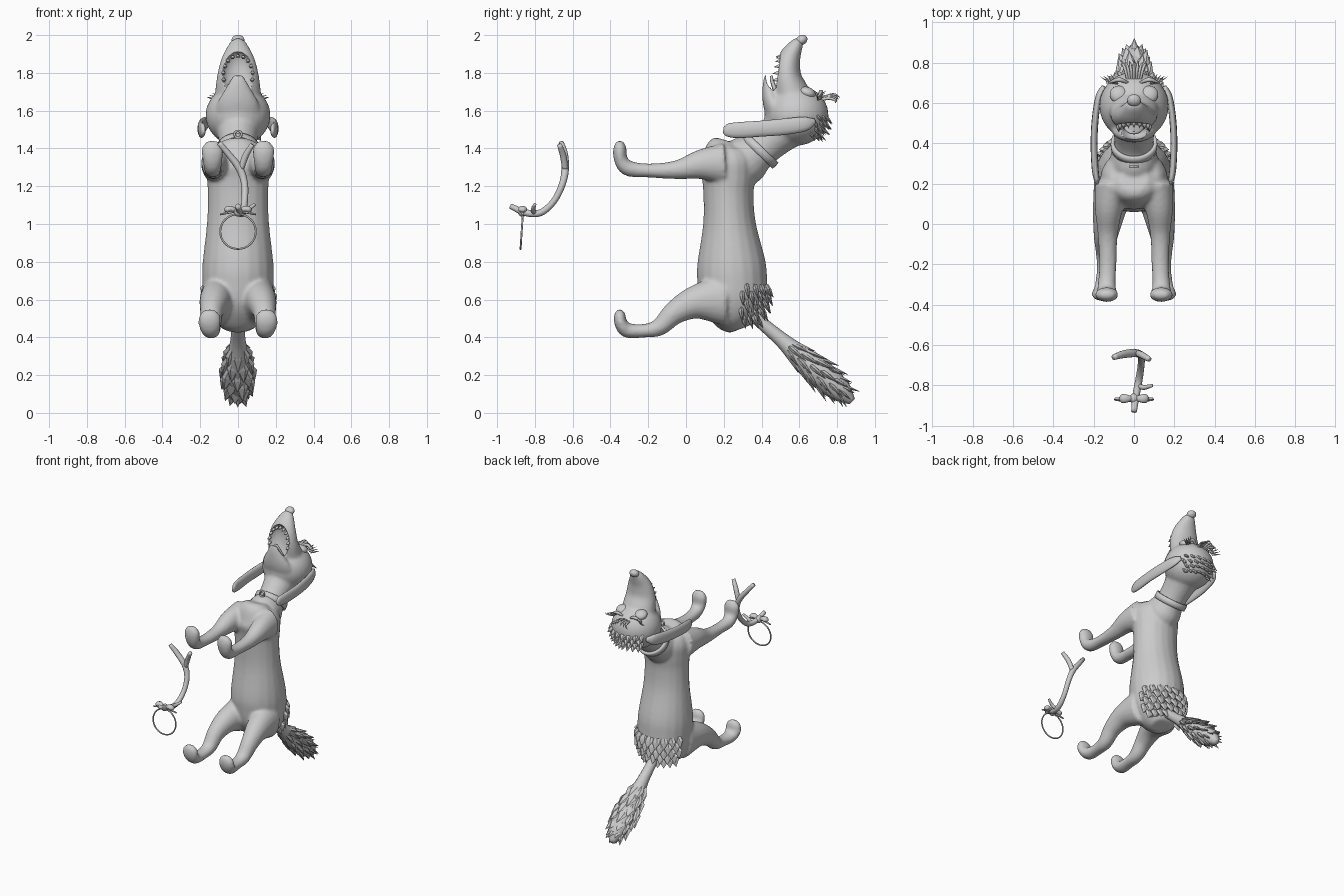
import bpy, bmesh, math, random
from mathutils import Vector, Matrix

random.seed(4)
grey = bpy.data.materials.new("plain_grey")
grey.diffuse_color = (0.6, 0.6, 0.6, 1)


def loft(bm, pts, sides=20, steps=5):
    """Smooth tube through (x, y, z, side radius, depth radius) points."""
    p = [Vector(q) for q in pts]
    p = [p[0] * 2 - p[1]] + p + [p[-1] * 2 - p[-2]]
    path = []
    for a, b, c, d in zip(p, p[1:], p[2:], p[3:]):
        for i in range(steps):
            t = i / steps
            path.append(0.5 * (2 * b + (c - a) * t + (2 * a - 5 * b + 4 * c - d) * t * t
                               + (3 * b - a - 3 * c + d) * t ** 3))
    path.append(p[-2])
    pos = [q.to_3d() if len(q) == 3 else Vector(q[:3]) for q in path]
    whole = (pos[-1] - pos[0]).normalized()
    ref = Vector((0, 0, 1)) if abs(whole.x) > 0.8 else Vector((1, 0, 0))
    rings = []
    for i, q in enumerate(path):
        t = (pos[min(i + 1, len(pos) - 1)] - pos[max(i - 1, 0)]).normalized()
        u = (ref - t * ref.dot(t)).normalized()
        v = t.cross(u)
        ru, rv = max(q[3], 0.0005), max(q[4], 0.0005)
        rings.append([bm.verts.new(pos[i] + u * ru * math.cos(k * math.tau / sides)
                                   + v * rv * math.sin(k * math.tau / sides)) for k in range(sides)])
    for r, s in zip(rings, rings[1:]):
        for k in range(sides):
            n = (k + 1) % sides
            bm.faces.new((r[k], r[n], s[n], s[k]))
    bm.faces.new(rings[0][::-1])
    bm.faces.new(rings[-1])


def ball(bm, centre, radii, tilt=0):
    m = Matrix.Translation(centre) @ Matrix.Rotation(tilt, 4, 'X') @ Matrix.Diagonal((*radii, 1))
    bmesh.ops.create_uvsphere(bm, u_segments=28, v_segments=18, radius=1, matrix=m)


def spike(bm, base, direction, length, width, thin=0.4):
    b, d = Vector(base), Vector(direction).normalized()
    loft(bm, [(*(b - d * length * 0.3), width * 0.7, width * thin),
              (*(b + d * length * 0.2), width, width * thin),
              (*(b + d * length), 0, 0)], 6, 1)


def finish(bm, name, smooth=True):
    me = bpy.data.meshes.new(name)
    bmesh.ops.recalc_face_normals(bm, faces=bm.faces)
    for f in bm.faces:
        f.smooth = smooth
    bm.to_mesh(me)
    bm.free()
    me.materials.append(grey)
    ob = bpy.data.objects.new(name, me)
    bpy.context.collection.objects.link(ob)
    return ob


def tube(name, pts, sides=12, steps=5):
    bm = bmesh.new()
    loft(bm, pts, sides, steps)
    return finish(bm, name)


# Body skin: torso, neck, head, jaws and legs fused together
bm = bmesh.new()
loft(bm, [(0, .29, .445, .07, .06), (0, .27, .50, .14, .125), (0, .255, .59, .18, .175),
          (0, .245, .70, .19, .185), (0, .24, .80, .187, .18), (0, .23, 1.0, .165, .14),
          (0, .225, 1.15, .16, .133), (0, .225, 1.25, .165, .142), (0, .22, 1.33, .165, .15),
          (0, .21, 1.40, .13, .11), (0, .22, 1.44, .07, .06)])
loft(bm, [(0, .22, 1.27, .12, .12), (0, .32, 1.34, .12, .13), (0, .39, 1.39, .098, .1),
          (0, .47, 1.46, .105, .105), (0, .56, 1.54, .13, .13)])
ball(bm, (0, .585, 1.575), (.172, .17, .16))
loft(bm, [(0, .58, 1.58, .15, .12), (0, .56, 1.68, .125, .10), (0, .535, 1.78, .112, .077),
          (0, .545, 1.87, .09, .062), (0, .58, 1.94, .055, .04), (0, .605, 1.97, .03, .025)])
loft(bm, [(0, .53, 1.54, .14, .10), (0, .46, 1.64, .11, .055), (0, .435, 1.73, .06, .03),
          (0, .432, 1.79, .03, .016)])
for s in (-1, 1):
    loft(bm, [(s * .11, .2, 1.32, .085, .11), (s * .125, .08, 1.315, .07, .08),
              (s * .13, -.05, 1.287, .05, .05), (s * .13, -.2, 1.283, .043, .037),
              (s * .135, -.305, 1.295, .045, .042), (s * .135, -.345, 1.34, .053, .036),
              (s * .135, -.35, 1.40, .057, .035), (s * .135, -.35, 1.44, .03, .018)])
    loft(bm, [(s * .10, .2, .6, .1, .14), (s * .125, .05, .585, .08, .09),
              (s * .14, -.06, .53, .06, .063), (s * .14, -.14, .455, .05, .047),
              (s * .14, -.22, .435, .045, .036), (s * .145, -.31, .437, .05, .04),
              (s * .15, -.345, .475, .06, .034), (s * .15, -.35, .52, .053, .03),
              (s * .15, -.35, .548, .025, .013)])
body = finish(bm, "body")

# Hollow of the mouth
bm = bmesh.new()
ball(bm, (0, .478, 1.79), (.082, .055, .125), -0.22)
cutter = finish(bm, "mouth_cutter")
cutter.hide_render = True
cutter.hide_set(True)
m = body.modifiers.new("fuse", 'REMESH')
m.mode, m.voxel_size, m.use_smooth_shade = 'VOXEL', 0.011, True
m = body.modifiers.new("mouth", 'BOOLEAN')
m.operation, m.object = 'DIFFERENCE', cutter
m = body.modifiers.new("soften", 'SMOOTH')
m.factor, m.iterations = 0.5, 5

# Nose, eyes, tongue and teeth
bm = bmesh.new()
ball(bm, (0, .612, 1.974), (.034, .032, .026), 0.5)
finish(bm, "nose")
bm = bmesh.new()
for s in (-1, 1):
    ball(bm, (s * .075, .642, 1.695), (.045, .045, .03), -0.35)
finish(bm, "eyes")
tube("tongue", [(0, .50, 1.62, .06, .02), (0, .475, 1.70, .05, .014), (0, .455, 1.76, .03, .01),
                (0, .452, 1.785, .01, .006)])
bm = bmesh.new()
for i in range(11):
    a = math.radians(-15 + 21 * i)
    spike(bm, (.078 * math.cos(a), .485 + .02 * max(0, math.sin(a)), 1.79 + .10 * math.sin(a)),
          (0, -1, -.15), .03, .011, .9)
finish(bm, "teeth")

# Ears
for s in (-1, 1):
    tube("ear", [(s * .15, .68, 1.545, .012, .015), (s * .175, .63, 1.53, .016, .038),
                 (s * .192, .52, 1.515, .017, .043), (s * .198, .40, 1.505, .017, .042),
                 (s * .193, .28, 1.497, .017, .042), (s * .185, .22, 1.497, .014, .034),
                 (s * .183, .198, 1.50, .006, .015)])
    # Eyebrows with stray hairs
    tube("eyebrow", [(s * .03, .70, 1.68, .006, .006), (s * .075, .715, 1.70, .011, .011),
                     (s * .125, .70, 1.675, .004, .004)])
    bm = bmesh.new()
    for i in range(4):
        spike(bm, (s * (.09 + .012 * i), .705, 1.685 - .008 * i), (s * (.4 + .2 * i), .6, .3), .05, .006, .8)
    finish(bm, "eyebrow_hair")

# Forelock of curved strands
bm = bmesh.new()
for i in range(-3, 4):
    x = i * .009
    loft(bm, [(x, .70, 1.655, .008, .008), (x * 1.5, .755, 1.68 - .005 * abs(i), .008, .008),
              (x * 2, .79, 1.685 - .01 * abs(i), .006, .006),
              (x * 2.5, .815 - .008 * abs(i), 1.67 - .01 * abs(i), .001, .001)], 8, 4)
finish(bm, "forelock")

# Ragged fur behind the head
bm = bmesh.new()
for row in range(4):
    for i in range(-3, 4):
        a, e = i * .26 + .1 * (row % 2), -.05 - row * .22
        d = Vector((math.sin(a) * math.cos(e), math.cos(a) * math.cos(e), math.sin(e)))
        spike(bm, (d.x * .165, .585 + d.y * .16, 1.575 + d.z * .15),
              (d.x * .6, d.y * .6, -.6 + random.uniform(-.2, .2)), .05, .022)
finish(bm, "head_fur", False)

# Ragged fur on the rump
bm = bmesh.new()
for row in range(5):
    for i in range(-4, 5):
        a = i * .3 + .15 * (row % 2)
        r = (.125, .15, .165, .175, .175)[row]
        spike(bm, (math.sin(a) * r, .26 + math.cos(a) * r, .50 + row * .04),
              (math.sin(a) * .45, math.cos(a) * .5, -1 + random.uniform(-.2, .2)), .06, .035)
finish(bm, "rump_fur", False)

# Tail with a bushy tuft
tube("tail", [(0, .33, .54, .035, .035), (0, .42, .46, .035, .034), (0, .52, .375, .042, .042),
              (0, .62, .285, .065, .065), (0, .72, .20, .075, .075), (0, .82, .115, .06, .06),
              (0, .88, .06, .02, .02)])
bm = bmesh.new()
axis = Vector((0, .76, -.65))
up = Vector((0, .65, .76))
for dist, r in ((.0, .045), (.075, .062), (.15, .074), (.21, .07), (.27, .055), (.31, .03)):
    for i in range(8):
        a = i * math.tau / 8 + dist * 5
        out = Vector((1, 0, 0)) * math.cos(a) + up * math.sin(a)
        base = Vector((0, .57, .33)) + axis * dist + out * r * .85
        spike(bm, base, axis + out * .38, .095 + random.uniform(-.015, .01), .035)
finish(bm, "tail_tuft", False)

# Collar with a buckle ring
bm = bmesh.new()
turn = Matrix.Translation((0, .392, 1.388)) @ Matrix.Rotation(-math.radians(44), 4, 'X')
profile = [(.098, -.022), (.114, -.022), (.116, 0), (.114, .022), (.098, .022)]
rings = [[bm.verts.new(turn @ Vector((r * math.cos(k * math.tau / 32), r * math.sin(k * math.tau / 32), h)))
          for r, h in profile] for k in range(32)]
for k in range(32):
    a, b = rings[k], rings[(k + 1) % 32]
    for j in range(5):
        bm.faces.new((a[j], b[j], b[(j + 1) % 5], a[(j + 1) % 5]))
finish(bm, "collar")


def hoop(name, centre, rx, rz, thick, lean=0.0):
    bm = bmesh.new()
    n = 28
    loft(bm, [(centre[0] + rx * math.sin(k * math.tau / n), centre[1] + lean * math.cos(k * math.tau / n),
               centre[2] + rz * math.cos(k * math.tau / n), thick, thick) for k in range(n // 2 + 1)], 8, 2)
    loft(bm, [(centre[0] - rx * math.sin(k * math.tau / n), centre[1] + lean * math.cos(k * math.tau / n),
               centre[2] + rz * math.cos(k * math.tau / n), thick, thick) for k in range(n // 2 + 1)], 8, 2)
    finish(bm, name)


hoop("collar_ring", (0, .285, 1.475), .018, .018, .006)

# Forked stick floating in front
tube("stick", [(-.10, -.66, 1.43, .014, .014), (-.05, -.645, 1.37, .017, .02), (.01, -.64, 1.29, .02, .02),
               (.035, -.655, 1.21, .018, .018), (.035, -.70, 1.12, .017, .017), (.025, -.77, 1.06, .018, .018),
               (.01, -.85, 1.06, .018, .018), (0, -.93, 1.095, .014, .014)])
tube("stick_fork", [(.015, -.64, 1.29, .016, .016), (.04, -.65, 1.36, .017, .017), (.075, -.67, 1.42, .013, .013)])
tube("stick_twig", [(.02, -.80, 1.055, .012, .012), (.05, -.81, 1.075, .012, .012), (.09, -.80, 1.105, .008, .008)])

# String bow and hanging loop
bm = bmesh.new()
ball(bm, (0, -.865, 1.065), (.022, .026, .026))
for s in (-1, 1):
    loft(bm, [(s * .005, -.865, 1.07, .01, .01), (s * .04, -.865, 1.08, .016, .022),
              (s * .06, -.865, 1.075, .016, .022), (s * .072, -.865, 1.07, .006, .008)], 10, 4)
    loft(bm, [(0, -.87, 1.07, .006, .006), (s * .05, -.868, 1.06, .006, .008),
              (s * .095, -.865, 1.05, .004, .006)], 8, 4)
finish(bm, "string_bow")
hoop("string_loop", (0, -.87, .96), .094, .092, .005, .006)
